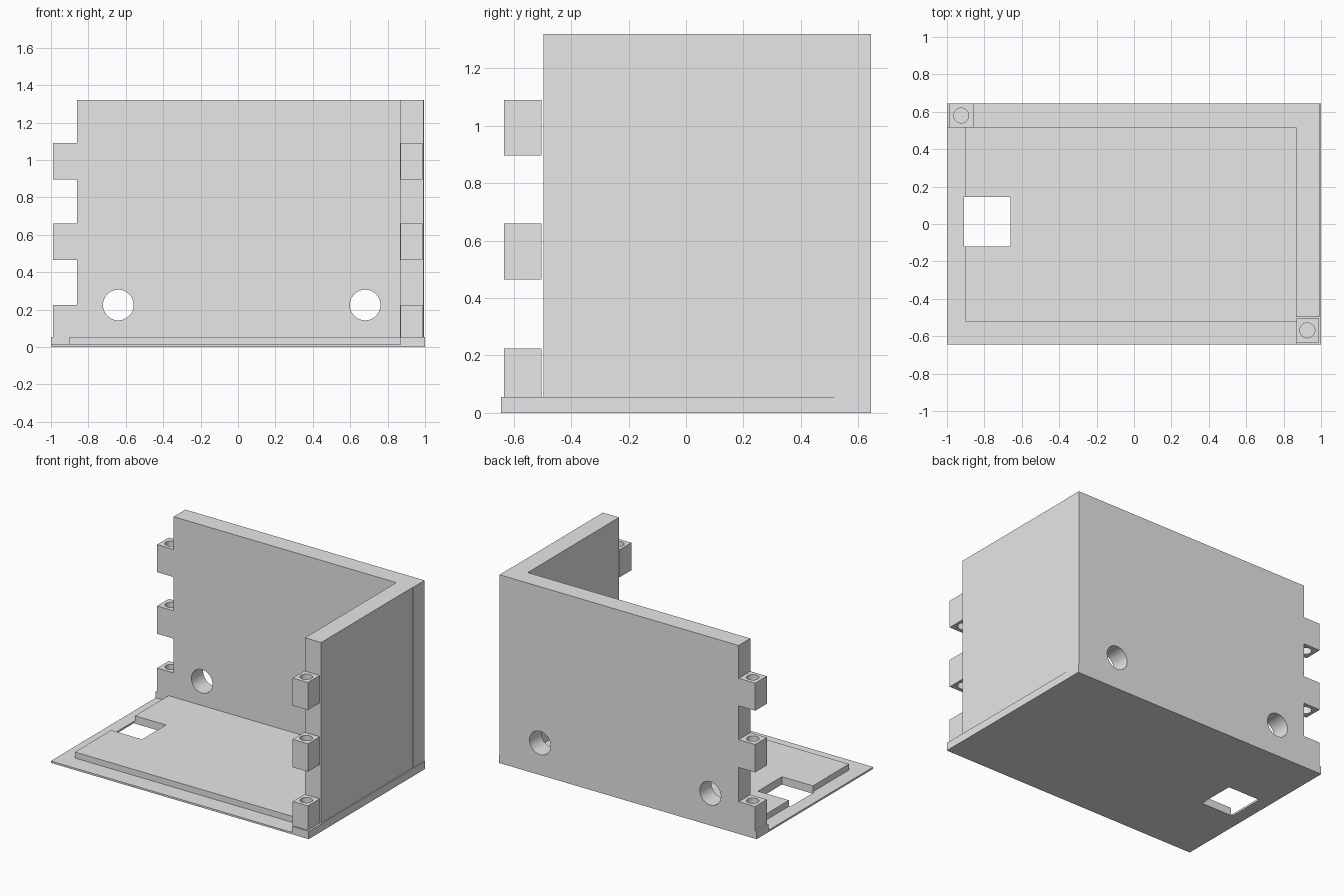
import bpy, math

cube = bpy.data.objects.get("Cube")
if cube:
    bpy.data.objects.remove(cube, do_unlink=True)

grey = bpy.data.materials.new("light_grey")
grey.use_nodes = True
colour = (0.8, 0.8, 0.8, 1)
grey.diffuse_color = colour
grey.node_tree.nodes["Principled BSDF"].inputs["Base Color"].default_value = colour


def box(name, x, y, z):
    """Box from its (low, high) extents on each axis."""
    bpy.ops.mesh.primitive_cube_add(size=1, location=[sum(r) / 2 for r in (x, y, z)])
    ob = bpy.context.object
    ob.name = name
    ob.scale = [r[1] - r[0] for r in (x, y, z)]
    bpy.ops.object.transform_apply(location=False, rotation=False, scale=True)
    ob.data.materials.append(grey)
    return ob


def cylinder(centre, radius, depth, rotation=(0, 0, 0)):
    bpy.ops.mesh.primitive_cylinder_add(vertices=48, radius=radius, depth=depth,
                                        location=centre, rotation=rotation)
    ob = bpy.context.object
    ob.data.materials.append(grey)
    return ob


def cut(ob, cutter):
    """Subtract the cutter and discard it."""
    mod = ob.modifiers.new("cut", 'BOOLEAN')
    mod.operation = 'DIFFERENCE'
    mod.solver = 'EXACT'
    mod.object = cutter
    bpy.ops.object.select_all(action='DESELECT')
    ob.select_set(True)
    bpy.context.view_layer.objects.active = ob
    bpy.ops.object.modifier_apply(modifier=mod.name)
    bpy.data.objects.remove(cutter, do_unlink=True)
    bpy.ops.object.shade_smooth_by_angle(angle=math.radians(30))


RIM = 0.055
TOP = 1.32
LIP = 0.013

# Floor: thin plate with a raised panel, both pierced by a square opening
plate = box("base_plate", (-1, 1), (-0.645, 0.645), (0, LIP))
panel = box("floor_panel", (-0.9, 0.87), (-0.52, 0.515), (LIP, RIM))
for part in (plate, panel):
    cut(part, box("opening_cutter", (-0.91, -0.66), (-0.12, 0.145), (-0.1, 0.2)))

# Raised rims under the two walls
box("side_rim", (0.87, 1), (-0.645, 0.515), (LIP, RIM))
box("back_rim", (-1, 1), (0.515, 0.645), (LIP, RIM))

# Walls, the back one with two round holes
back = box("back_wall", (-0.86, 0.995), (0.515, 0.645), (RIM, TOP))
for x in (-0.64, 0.68):
    cut(back, cylinder((x, 0.58, 0.225), 0.082, 0.4, (math.pi / 2, 0, 0)))
box("side_wall", (0.867, 0.993), (-0.497, 0.515), (RIM, TOP))

# Hinge knuckles with pin holes on the free edge of each wall
for i, z in enumerate([(RIM, 0.225), (0.465, 0.66), (0.897, 1.09)], 1):
    for name, x, y in (("back", (-0.988, -0.86), (0.515, 0.645)),
                       ("side", (0.868, 0.986), (-0.634, -0.503))):
        knuckle = box(f"{name}_knuckle_{i}", x, y, z)
        cut(knuckle, cylinder((sum(x) / 2, sum(y) / 2, sum(z) / 2), 0.04, 0.4))
